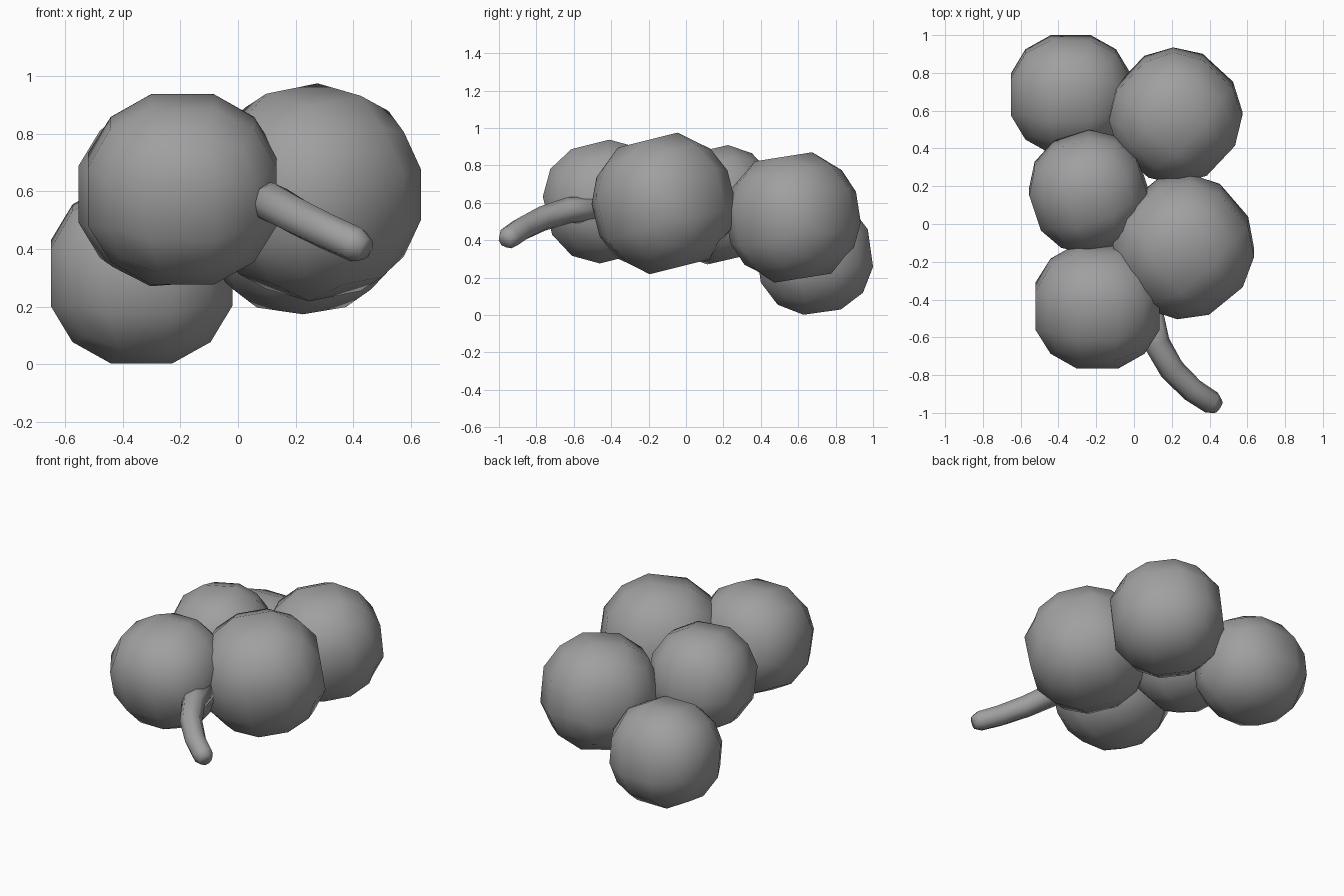
import bpy
import bmesh
from math import radians, cos, sin, pi
from mathutils import Matrix, Vector

cube = bpy.data.objects.get("Cube")
if cube:
    bpy.data.objects.remove(cube, do_unlink=True)

grey = bpy.data.materials.new("plain_grey")
grey.use_nodes = True
colour = (0.35, 0.35, 0.35, 1)
grey.diffuse_color = colour
grey.node_tree.nodes["Principled BSDF"].inputs["Base Color"].default_value = colour


def add_object(name, bm):
    """Turn a bmesh into a smooth grey object."""
    bmesh.ops.recalc_face_normals(bm, faces=bm.faces)
    for face in bm.faces:
        face.smooth = True
    mesh = bpy.data.meshes.new(name)
    bm.to_mesh(mesh)
    bm.free()
    mesh.materials.append(grey)
    obj = bpy.data.objects.new(name, mesh)
    bpy.context.collection.objects.link(obj)
    return obj


def grape(name, centre, radius, tilt, turn, widen=1.0):
    """Cube cut three by three per side and rounded to a ball."""
    bm = bmesh.new()
    bmesh.ops.create_cube(bm, size=2)
    bmesh.ops.subdivide_edges(bm, edges=bm.edges[:], cuts=2, use_grid_fill=True)
    place = (Matrix.Translation(centre) @ Matrix.Rotation(radians(tilt), 4, 'X')
             @ Matrix.Rotation(radians(turn), 4, 'Z'))
    for v in bm.verts:
        v.co = v.co.normalized() * radius
        v.co.x *= widen
    bm.transform(place)
    add_object(name, bm)


def tube(name, path, radii, sides=8):
    """Closed tube swept along a path."""
    bm = bmesh.new()
    points = [Vector(p) for p in path]
    rings = []
    for i, p in enumerate(points):
        along = points[min(i + 1, len(points) - 1)] - points[max(i - 1, 0)]
        across = along.cross(Vector((0, 0, 1))).normalized()
        up = across.cross(along).normalized()
        angles = [2 * pi * k / sides for k in range(sides)]
        rings.append([bm.verts.new(p + radii[i] * (across * cos(a) + up * sin(a)))
                      for a in angles])
    for low, high in zip(rings, rings[1:]):
        for k in range(sides):
            n = (k + 1) % sides
            bm.faces.new((low[k], low[n], high[n], high[k]))
    bm.faces.new(rings[0])
    bm.faces.new(rings[-1])
    add_object(name, bm)


# Bunch of grapes
grape("front_grape", (-0.193, -0.435, 0.607), 0.348, 14, 0, 1.04)
grape("left_grape", (0.262, -0.12, 0.597), 0.386, 14, 40)
grape("middle_grape", (-0.24, 0.17, 0.59), 0.33, 13, 18)
grape("back_left_grape", (0.22, 0.573, 0.522), 0.363, 9, 47)
grape("back_right_grape", (-0.335, 0.686, 0.316), 0.335, 8, 0, 1.04)

# Curved stem with a blunt tip
tube("stem",
     [(0.08, -0.45, 0.57), (0.12, -0.63, 0.56), (0.2, -0.77, 0.515),
      (0.31, -0.88, 0.46), (0.41, -0.945, 0.415), (0.445, -0.968, 0.4)],
     [0.07, 0.07, 0.067, 0.064, 0.062, 0.04])
